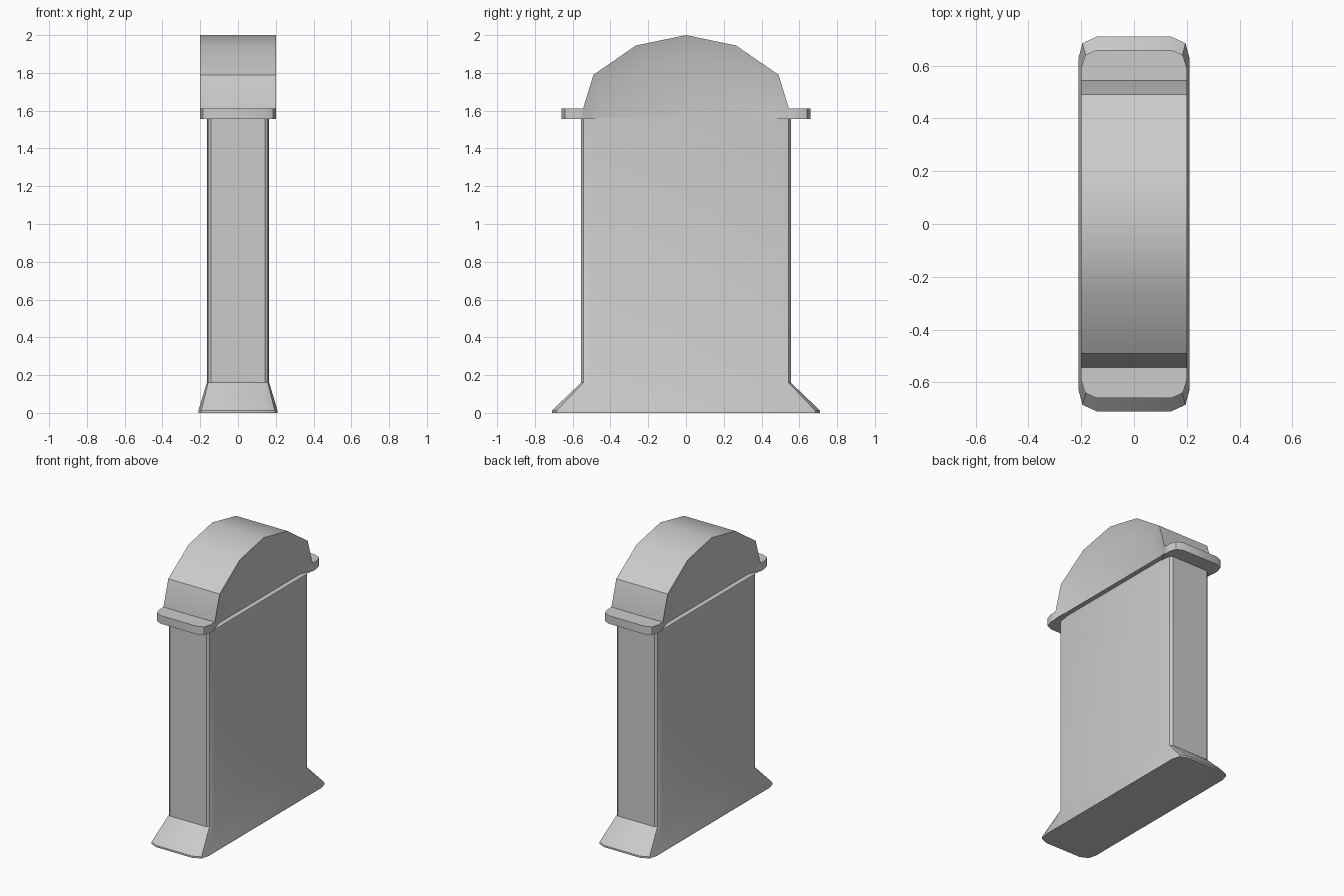
import bpy, bmesh

if "Cube" in bpy.data.objects:
    bpy.data.objects.remove(bpy.data.objects["Cube"])


def loft(name, rings, cap_start=True, cap_end=True):
    """Skin a list of equal-length closed rings into one object."""
    bm = bmesh.new()
    loops = [[bm.verts.new(p) for p in r] for r in rings]
    n = len(loops[0])
    for a, b in zip(loops, loops[1:]):
        for i in range(n):
            j = (i + 1) % n
            bm.faces.new((a[i], a[j], b[j], b[i]))
    if cap_start:
        bm.faces.new(loops[0][::-1])
    if cap_end:
        bm.faces.new(loops[-1])
    bmesh.ops.recalc_face_normals(bm, faces=bm.faces)
    mesh = bpy.data.meshes.new(name)
    bm.to_mesh(mesh)
    bm.free()
    ob = bpy.data.objects.new(name, mesh)
    bpy.context.collection.objects.link(ob)
    bpy.ops.object.select_all(action='DESELECT')
    ob.select_set(True)
    bpy.context.view_layer.objects.active = ob
    bpy.ops.object.shade_smooth_by_angle(angle=0.52)
    return ob


def plan_ring(z, quarter):
    """Mirror a quarter outline (from +x side to +y end) into a full ring."""
    right = quarter
    left = [(-x, y) for x, y in reversed(quarter)]
    half = right + left
    return [(x, y, z) for x, y in half] + [(-x, -y, z) for x, y in half]


def arch_ring(x, half):
    """Mirror a half arch (from shoulder up to the crown) across y = 0."""
    pts = half + [(-y, z) for y, z in reversed(half[:-1])]
    return [(x, y, z) for y, z in pts]


# Slab with its flared foot
foot = [(0.21, 0.63), (0.195, 0.685), (0.14, 0.71)]
shaft = [(0.165, 0.50), (0.158, 0.543), (0.142, 0.555)]
loft("slab", [plan_ring(0, foot), plan_ring(0.012, foot),
              plan_ring(0.16, shaft), plan_ring(1.56, shaft)])

# Arched head, outer rim standing proud of the recessed face
outer = [(0.545, 1.56), (0.545, 1.61), (0.49, 1.79), (0.265, 1.945), (0, 2.0)]
inner = [(0.455, 1.56), (0.45, 1.60), (0.39, 1.72), (0.21, 1.84), (0, 1.885)]
loft("arched_head", [arch_ring(-0.165, inner), arch_ring(-0.2, outer),
                     arch_ring(0.2, outer), arch_ring(0.165, inner)])

# Shoulder ledges at both ends
ledge = [(0.163, 0.46), (0.2, 0.548), (0.2, 0.59), (0.185, 0.64), (0.14, 0.66)]
for side, s in (("front", -1), ("back", 1)):
    outline = ledge + [(-x, y) for x, y in reversed(ledge)]
    loft(side + "_shoulder_ledge",
         [[(x, s * y, z) for x, y in outline] for z in (1.555, 1.612)])
